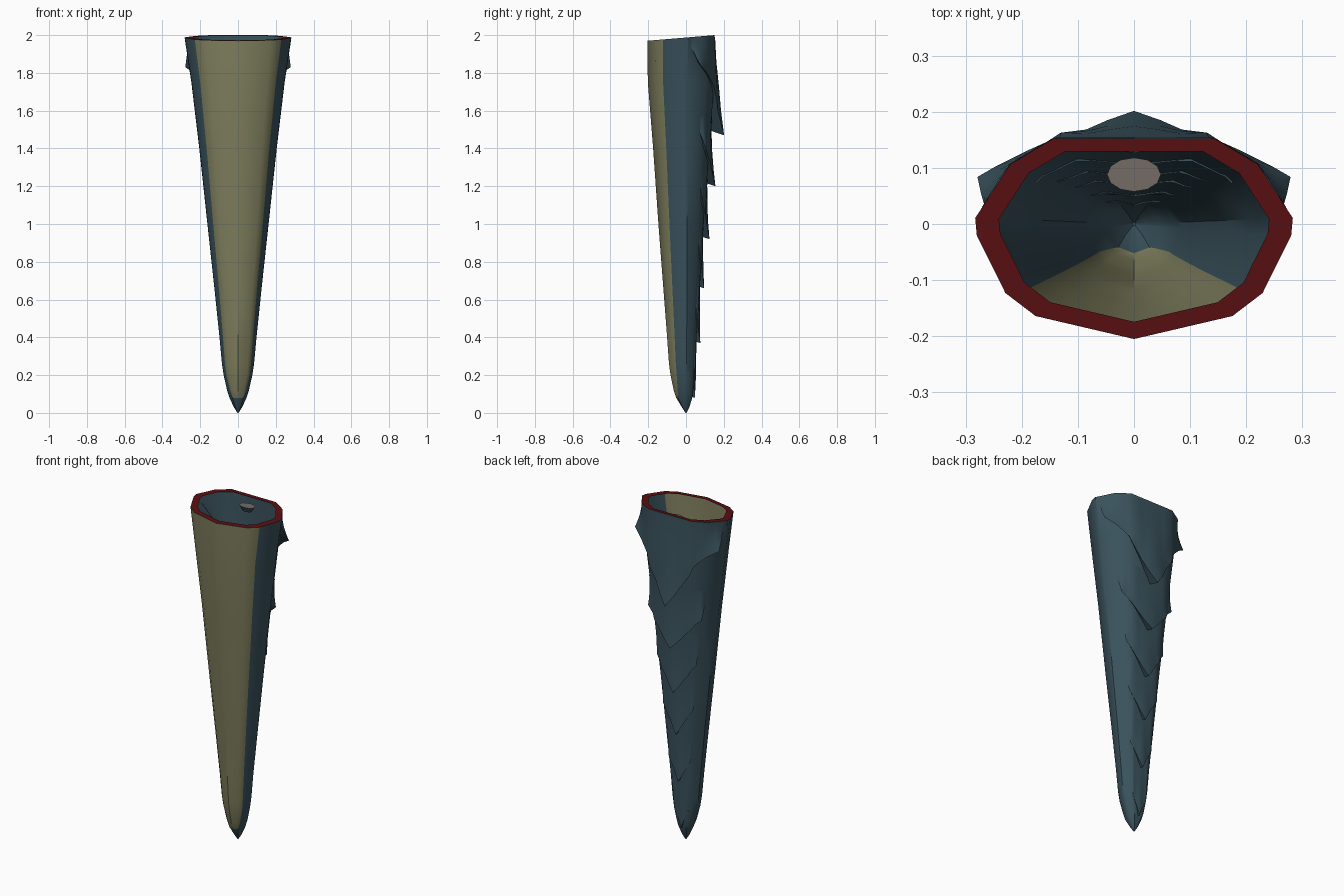
import bpy, bmesh, math
from mathutils import Vector

if "Cube" in bpy.data.objects:
    bpy.data.objects.remove(bpy.data.objects["Cube"])


def material(name, rgb):
    m = bpy.data.materials.new(name)
    m.diffuse_color = (*rgb, 1)
    m.use_nodes = True
    m.node_tree.nodes["Principled BSDF"].inputs["Base Color"].default_value = m.diffuse_color
    return m


TEAL = material("dark teal hide", (0.042, 0.085, 0.108))
BELLY = material("olive belly", (0.215, 0.213, 0.113))
RED = material("dark red flesh", (0.105, 0.005, 0.006))
BONE = material("grey bone", (0.175, 0.145, 0.13))

# Half cross-section from centre back, round the side, to centre front
HALF = [(0, 1), (.51, 1), (.78, .70), (1, .07), (.99, -.1), (.81, -.6), (.62, -.8), (0, -1)]
# Height, half width, front depth, back depth
TAPER = [(0, .003, .003, .003), (.03, .022, .022, .018), (.08, .045, .052, .033),
         (.12, .058, .065, .038), (.2, .076, .082, .044), (.26, .085, .09, .047),
         (.4, .098, .1, .053), (.66, .125, .12, .07), (1, .162, .146, .09),
         (1.4, .205, .174, .122), (1.75, .247, .202, .15), (2, .283, .205, .152)]


def lerp(a, b, t):
    return a + (b - a) * t


def taper(z):
    """Half width, front depth and back depth at a height."""
    z = min(max(z, 0), 2)
    for lo, hi in zip(TAPER, TAPER[1:]):
        if z <= hi[0]:
            t = (z - lo[0]) / (hi[0] - lo[0])
            return [lerp(a, b, t) for a, b in zip(lo[1:], hi[1:])]


def skin(q, z, out=0.0):
    """Point on the body at profile position q (0 back .. 7 front), pushed outwards."""
    w, f, b = taper(z)
    i = min(int(q), len(HALF) - 2)
    x = lerp(HALF[i][0], HALF[i + 1][0], q - i) * w
    y = lerp(HALF[i][1], HALF[i + 1][1], q - i)
    y *= b if y > 0 else f
    d = Vector((x, y, 0)).normalized()
    return Vector((x, y, z)) + d * out


def finish(name, bm, mats, angle=35):
    bmesh.ops.recalc_face_normals(bm, faces=bm.faces)
    me = bpy.data.meshes.new(name)
    bm.to_mesh(me)
    bm.free()
    for m in mats:
        me.materials.append(m)
    ob = bpy.data.objects.new(name, me)
    bpy.context.collection.objects.link(ob)
    bpy.ops.object.select_all(action='DESELECT')
    ob.select_set(True)
    bpy.context.view_layer.objects.active = ob
    bpy.ops.object.shade_smooth_by_angle(angle=math.radians(angle))
    return ob


def ring(z):
    """Closed loop of body points; the belly edge narrows near the tip."""
    k = 0.5 if z <= .08 else 0.8 if z <= .12 else 1
    qs = [0, 1, 2, 3, 4, 7 - 2 * k, 7 - k, 7]
    half = [skin(q, z) for q in qs]
    return half + [Vector((-p.x, p.y, p.z)) for p in reversed(half[1:-1])]


def rim_slant(p):
    return Vector((p.x, p.y, 1.97 + (p.y + .205) / .357 * .03))


# Body: open tapering skin with a belly panel
bm = bmesh.new()
loops = [ring(row[0]) for row in TAPER]
loops[-1] = [rim_slant(p) for p in loops[-1]]
rows = [[bm.verts.new(p) for p in loop] for loop in loops]
n = len(rows[0])
bm.faces.new(rows[0])
for r, (lo, hi) in enumerate(zip(rows, rows[1:])):
    for i in range(n):
        f = bm.faces.new((lo[i], lo[(i + 1) % n], hi[(i + 1) % n], hi[i]))
        f.material_index = 1 if TAPER[r][0] >= .08 and 5 <= i <= 8 else 0
finish("tail_body", bm, [TEAL, BELLY])

# Rim: flat ring of flesh round the opening
bm = bmesh.new()
outer = [bm.verts.new(p) for p in loops[-1]]
inner = [bm.verts.new(rim_slant(Vector((p.x * .85, p.y * .85, 0)))) for p in loops[-1]]
for i in range(n):
    j = (i + 1) % n
    bm.faces.new((outer[i], outer[j], inner[j], inner[i]))
finish("cut_rim", bm, [RED])


# Scales: V-shaped plates that lift off the back towards their lower edge
def scale(name, top, edge):
    """edge: (profile position, height, lift) from the centre tip to the side end."""
    cols = []
    for a, b in zip(edge, edge[1:]):
        cols += [[lerp(u, v, t) for u, v in zip(a, b)] for t in (0, .5)]
    cols.append(edge[-1])
    bm = bmesh.new()
    for side in (1, -1):
        grid = []
        for q, z, lift in cols:
            pts = [skin(q, lerp(top, z, s), .002 + lift * s ** 1.6) for s in (0, .25, .5, .75, 1)]
            pts.append(skin(q, z + .35 * lift, -.003))  # underside lip
            grid.append([bm.verts.new((p.x * side, p.y, p.z)) for p in pts])
        for c, d in zip(grid, grid[1:]):
            for i in range(len(c) - 1):
                bm.faces.new((c[i], d[i], d[i + 1], c[i + 1]))
    bmesh.ops.remove_doubles(bm, verts=bm.verts, dist=.0004)
    finish(name, bm, [TEAL])


scale("back_scale_1", 1.99, [(0, 1.47, .072), (.6, 1.6, .032), (1.3, 1.73, .014),
                             (2, 1.79, .022), (2.4, 1.83, .055), (2.8, 1.93, .003)])
# Tip height, tip lift, rise to the side, side position, side lift
SMALL = [(1.2, .048, .28, 2.2, .028), (.92, .037, .27, 1.9, .014), (.66, .024, .23, 1.7, .01),
         (.37, .022, .19, 1.6, .008), (.08, .012, .15, 1.4, .005)]
above = 1.47
for i, (z, lift, rise, q, side) in enumerate(SMALL):
    scale(f"back_scale_{i + 2}", above + .1,
          [(0, z, lift), (q * .35, z + rise * .35, lift * .45), (q * .65, z + rise * .58, side * .6),
           (q * .85, z + rise * .7, side), (q, z + rise, .001)])
    above = z

# Bone: cut end of the tail bone inside the opening
bm = bmesh.new()
bmesh.ops.create_cone(bm, cap_ends=True, segments=12, radius1=.03, radius2=.048, depth=.03)
for v in bm.verts:
    v.co = Vector((v.co.x, v.co.y * .63 + .088, v.co.z + 1.95))
bm.normal_update()
for f in bm.faces:
    f.material_index = 1 if f.normal.z > .9 else 0
finish("tail_bone", bm, [TEAL, BONE])
